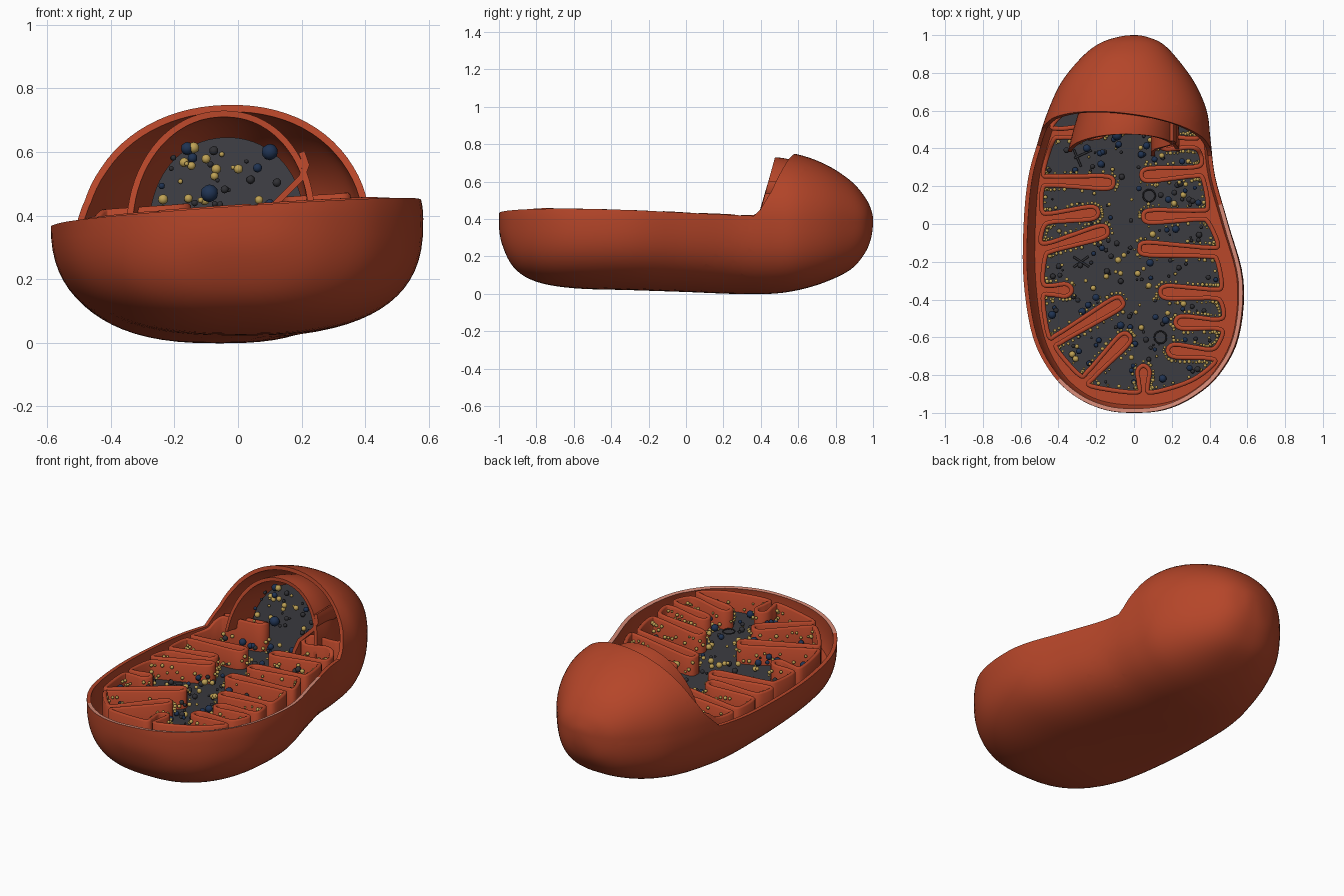
import bpy, bmesh, math, random
from mathutils import Vector

random.seed(4)
if "Cube" in bpy.data.objects:
    bpy.data.objects.remove(bpy.data.objects["Cube"])


def material(name, rgb):
    m = bpy.data.materials.new(name)
    m.use_nodes = True
    m.diffuse_color = (*rgb, 1)
    node = m.node_tree.nodes["Principled BSDF"]
    node.inputs["Base Color"].default_value = (*rgb, 1)
    node.inputs["Roughness"].default_value = 0.6
    return m


RED = material("membrane red", (0.46, 0.06, 0.022))
PINK = material("rim pink", (0.66, 0.25, 0.18))
DARK = material("matrix grey", (0.043, 0.043, 0.051))
BLUE = material("granule blue", (0.014, 0.033, 0.085))
GOLD = material("granule gold", (0.52, 0.36, 0.09))
COAL = material("granule charcoal", (0.03, 0.03, 0.035))


def finish(name, bm, *mats):
    bmesh.ops.recalc_face_normals(bm, faces=bm.faces)
    me = bpy.data.meshes.new(name)
    bm.to_mesh(me)
    bm.free()
    ob = bpy.data.objects.new(name, me)
    bpy.context.collection.objects.link(ob)
    for m in mats:
        me.materials.append(m)
    bpy.ops.object.select_all(action='DESELECT')
    ob.select_set(True)
    bpy.context.view_layer.objects.active = ob
    return ob


def smooth(angle=40):
    bpy.ops.object.shade_smooth_by_angle(angle=math.radians(angle))


def thicken(ob, thickness, offset=-1, rim=0):
    mod = ob.modifiers.new("wall", 'SOLIDIFY')
    mod.thickness, mod.offset, mod.material_offset_rim = thickness, offset, rim
    bpy.ops.object.modifier_apply(modifier="wall")


def spline(a, b, c, d, t):
    return 0.5 * (2 * b + (c - a) * t + (2 * a - 5 * b + 4 * c - d) * t * t
                  + (3 * b - a - 3 * c + d) * t ** 3)


# Body stations: y, right side x, left side x, underside z, top z
MID = 0.39
ROWS = [(-1, 0, 0, MID, MID), (-.985, -.15, .16, .27, .5), (-.92, -.3, .31, .14, .6),
        (-.8, -.43, .45, .065, .7), (-.6, -.535, .555, .03, .75), (-.3, -.585, .58, .02, .75),
        (0, -.585, .5, .01, .75), (.25, -.56, .43, 0, .75), (.45, -.505, .405, 0, .76),
        (.6, -.455, .385, .02, .745), (.75, -.385, .32, .065, .69), (.88, -.28, .225, .13, .605),
        (.955, -.185, .15, .215, .52), (.99, -.085, .07, .3, .45), (1, 0, 0, MID, MID)]


def power(v, n):
    return math.copysign(abs(v) ** (2 / n), v)


def bean(kx=1, ky=1, kz=1, seg=72, sub=5):
    """Closed bean-shaped body, lofted along y; rows are mirrored past each pole."""
    bm = bmesh.new()
    rings = []
    ghost = [(y, r, l, t, b) for y, l, r, b, t in (ROWS[1], ROWS[-2])]
    rows = [ghost[0]] + ROWS + [ghost[1]]
    for i in range(len(ROWS) - 1):
        for s in range(sub):
            if i + s == 0:
                continue
            y, x0, x1, low, top = (spline(*v, s / sub) for v in zip(*rows[i:i + 4]))
            ring = []
            for j in range(seg):
                a = 2 * math.pi * j / seg
                n = 2.65 if math.sin(a) < 0 else 2.1
                z = power(math.sin(a), n)
                h = top - MID if z > 0 else MID - low
                x = (x0 + x1) / 2 + kx * (x1 - x0) / 2 * power(math.cos(a), n)
                ring.append(bm.verts.new((x, y * ky, MID + z * h * kz)))
            rings.append(ring)
    for r, q in zip(rings, rings[1:]):
        for j in range(seg):
            k = (j + 1) % seg
            bm.faces.new((r[j], r[k], q[k], q[j]))
    for ring, y in ((rings[0], -ky), (rings[-1], ky)):
        pole = bm.verts.new((0, y, MID))
        for j in range(seg):
            bm.faces.new((ring[j], ring[(j + 1) % seg], pole))
    return bm


def cut(bm, co, no, **kw):
    return bmesh.ops.bisect_plane(bm, geom=bm.verts[:] + bm.edges[:] + bm.faces[:],
                                  plane_co=co, plane_no=no, **kw)


def slice_solid(bm, co, no):
    out = cut(bm, co, no, clear_outer=True)
    edges = [e for e in out["geom_cut"] if isinstance(e, bmesh.types.BMEdge)]
    bmesh.ops.contextual_create(bm, geom=edges)


def rim_z(x, y):
    return 0.40 + 0.068 * x - 0.03 * y


TILT = Vector((-0.068, 0.03, 1))

# Outer shell: flat opening in front, slanted and slightly turned hood edge behind
bm = bean()
planes = [(Vector((0, 0, rim_z(0, 0))), TILT)]
edge = [(.39, .39), (.45, .45), (.505, .55), (.585, .76)]
for (y0, z0), (y1, z1) in zip(edge, edge[1:]):
    planes.append((Vector((0, y0, z0)), Vector((0.13 * (z0 - z1), z0 - z1, y1 - y0))))
for co, no in planes:
    cut(bm, co, no)
gone = [f for f in bm.faces
        if all((f.calc_center_median() - co).dot(no) > 0 for co, no in planes)]
bmesh.ops.delete(bm, geom=gone, context='FACES')
shell = finish("outer_shell", bm, RED, PINK)
thicken(shell, 0.022, rim=1)
for f in shell.data.polygons:
    c = f.center
    front = c.y < 0.1 and c.x > -0.4 and (c.x > 0 or c.y < -0.7)
    if f.material_index and not front:
        f.material_index = 0
smooth()

# Floor of the gap between the two membranes
bm = bean(0.96, 0.98, 0.96)
slice_solid(bm, Vector((0, 0, rim_z(0, 0) - 0.17)), TILT)
finish("gap_floor", bm, RED)
smooth()

# Inner hood, its inward fold, and the dark matrix filling it
bm = bean(0.64, 0.93, 0.925)
cut(bm, (0, .4, .45), (0, -1, 0.27), clear_outer=True)
cut(bm, (0, 0, .39), (0, 0, -1), clear_outer=True)
thicken(finish("inner_hood", bm, RED), 0.02)
smooth()
bm = bmesh.new()
curl = [(.2, .6), (.215, .56), (.2, .52), (.16, .48), (.12, .44), (.1, .38), (.1, .3)]
strip = [[bm.verts.new((x, y, z)) for y in (.4 + .27 * (z - .45), .62)] for x, z in curl]
for a, b in zip(strip, strip[1:]):
    bm.faces.new((a[0], a[1], b[1], b[0]))
thicken(finish("hood_inward_fold", bm, RED), 0.02, 0)
smooth()
bm = bean(0.58, 0.88, 0.78)
slice_solid(bm, Vector((0, .53, .4)), Vector((0, -1, 0.3)))
finish("hood_matrix", bm, DARK)
smooth()

# Folded inner membrane: folds as (root, tip), plain turning points as (point,)
FOLDS = [((-.42, .48), (-.19, .49)), ((-.47, .23), (-.14, .22)), ((-.47, .03), (-.22, .06)),
         ((-.47, -.13), (-.17, -.04)), ((-.47, -.35), (-.36, -.35)), ((-.42, -.62), (-.09, -.42)),
         ((-.25, -.82), (-.05, -.61)), ((.05, -.88), (.05, -.78)), ((.3, -.83),),
         ((.42, -.69), (.21, -.67)), ((.46, -.53), (.25, -.52)), ((.45, -.37), (.17, -.36)),
         ((.43, -.15), (.06, -.13)), ((.38, .05), (.08, .04)), ((.35, .28), (.07, .26)),
         ((.33, .43), (.16, .43)), ((.28, .62),), ((-.05, .78),), ((-.33, .62),)]
HALF, WALL = 0.028, 0.012
knots = []
for fold in FOLDS:
    r = Vector(fold[0])
    if len(fold) == 1:
        knots.append(r)
        continue
    p = Vector(fold[1])
    d = (p - r).normalized()
    n = Vector((-d.y, d.x))
    side = [r + n * (HALF + .014) - d * .012, r + n * HALF * .85 + d * .03,
            (r + p) / 2 + n * HALF, p + n * HALF * 1.15]
    other = [v - n * 2 * (v - r).dot(n) for v in side]
    if (p - r).length < 0.15:
        del side[2], other[2]
    knots += side + [p + d * HALF * 1.1] + other[::-1]
path = []
for i in range(len(knots)):
    a, b, c, d = (knots[(i + k) % len(knots)] for k in (-1, 0, 1, 2))
    path += [spline(a, b, c, d, t / 5) for t in range(5)]
N = len(path)
normals = []
for i in range(N):
    t = (path[(i + 1) % N] - path[i - 1]).normalized()
    normals.append(Vector((-t.y, t.x)))

# Walls rise a little where they run into the hood
bm = bmesh.new()
loops = []
for p, n in zip(path, normals):
    top = rim_z(p.x, p.y) + 0.008 + 0.055 * max(0, 1 - ((p.y - .47) / .1) ** 2)
    pts = [(-WALL, .23), (-WALL, top - .006), (-WALL * .5, top), (WALL * .5, top),
           (WALL, top - .006), (WALL, .23)]
    loops.append([bm.verts.new((p.x + n.x * s, p.y + n.y * s, z)) for s, z in pts])
for i in range(N):
    a, b = loops[i - 1], loops[i]
    for j in range(len(a)):
        k = (j + 1) % len(a)
        bm.faces.new((a[j], a[k], b[k], b[j]))
finish("folded_inner_membrane", bm, RED)
smooth(50)

# Matrix floor inside the folds
DEPTH = 0.1
bm = bmesh.new()
face = bm.faces.new([bm.verts.new((p.x, p.y, rim_z(p.x, p.y) - DEPTH)) for p in path])
wall = bmesh.ops.extrude_face_region(bm, geom=[face])
for v in wall["geom"]:
    if isinstance(v, bmesh.types.BMVert):
        v.co.z -= 0.07
bmesh.ops.triangulate(bm, faces=bm.faces[:])
finish("matrix_floor", bm, DARK)


def inside(x, y):
    hit = False
    for i in range(N):
        a, b = path[i - 1], path[i]
        if (a.y > y) != (b.y > y) and x < a.x + (y - a.y) * (b.x - a.x) / (b.y - a.y):
            hit = not hit
    return hit


def ball(bm, co, r):
    geo = bmesh.ops.create_icosphere(bm, subdivisions=2, radius=r)
    bmesh.ops.translate(bm, verts=geo["verts"], vec=co)


def scatter(bm, floor_count, hood_count, small, big):
    while floor_count:
        x, y, r = random.uniform(-.45, .45), random.uniform(-.88, .5), random.uniform(small, big)
        if all(inside(x + u * (r + WALL), y + v * (r + WALL))
               for u, v in ((1, 0), (-1, 0), (0, 1), (0, -1))):
            ball(bm, (x, y, rim_z(x, y) - DEPTH + r + random.uniform(0, .05)), r)
            floor_count -= 1
    for _ in range(hood_count):
        z = random.uniform(.4, .62)
        x = random.uniform(-1, 1) * (.22 - .4 * max(0, z - .42)) - .06
        ball(bm, (x, .52 + .3 * (z - .4) - random.uniform(0, .05), z), random.uniform(small, big))


# Loose granules, with gold ones also lining the fold walls
bm = bmesh.new()
scatter(bm, 50, 5, .01, .022)
ball(bm, (-.09, .47, .47), .028)
ball(bm, (.1, .54, .6), .026)
finish("blue_granules", bm, BLUE)
smooth(80)
bm = bmesh.new()
scatter(bm, 90, 16, .006, .017)
finish("charcoal_granules", bm, COAL)
smooth(80)
bm = bmesh.new()
scatter(bm, 50, 18, .007, .018)
for p, n in zip(path, normals):
    if p.y < .5 and random.random() < .65:
        q = p + n * (WALL + random.uniform(.006, .014))
        ball(bm, (q.x, q.y, rim_z(*q) - random.uniform(.01, .08)), random.uniform(.006, .011))
finish("gold_granules", bm, GOLD)
smooth(80)


# Small loops and crossed rods lying on the matrix
def name_last(name):
    ob = bpy.context.object
    ob.name = name
    ob.data.materials.append(COAL)
    smooth(60)


for i, (x, y) in enumerate([(.14, -.6), (.08, .15)]):
    bpy.ops.mesh.primitive_torus_add(major_radius=.032, minor_radius=.004, major_segments=24,
                                     minor_segments=8, location=(x, y, rim_z(x, y) - DEPTH + .02))
    name_last(f"matrix_loop_{i + 1}")
for i, (x, y, turn) in enumerate([(-.28, -.2, 1), (-.28, -.2, 2.2), (-.3, .35, .4), (-.27, .37, 2)]):
    bpy.ops.mesh.primitive_cylinder_add(vertices=10, radius=.006, depth=.1,
                                        location=(x, y, rim_z(x, y) - DEPTH + .02),
                                        rotation=(math.pi / 2, 0, turn))
    name_last(f"matrix_rod_{i + 1}")
